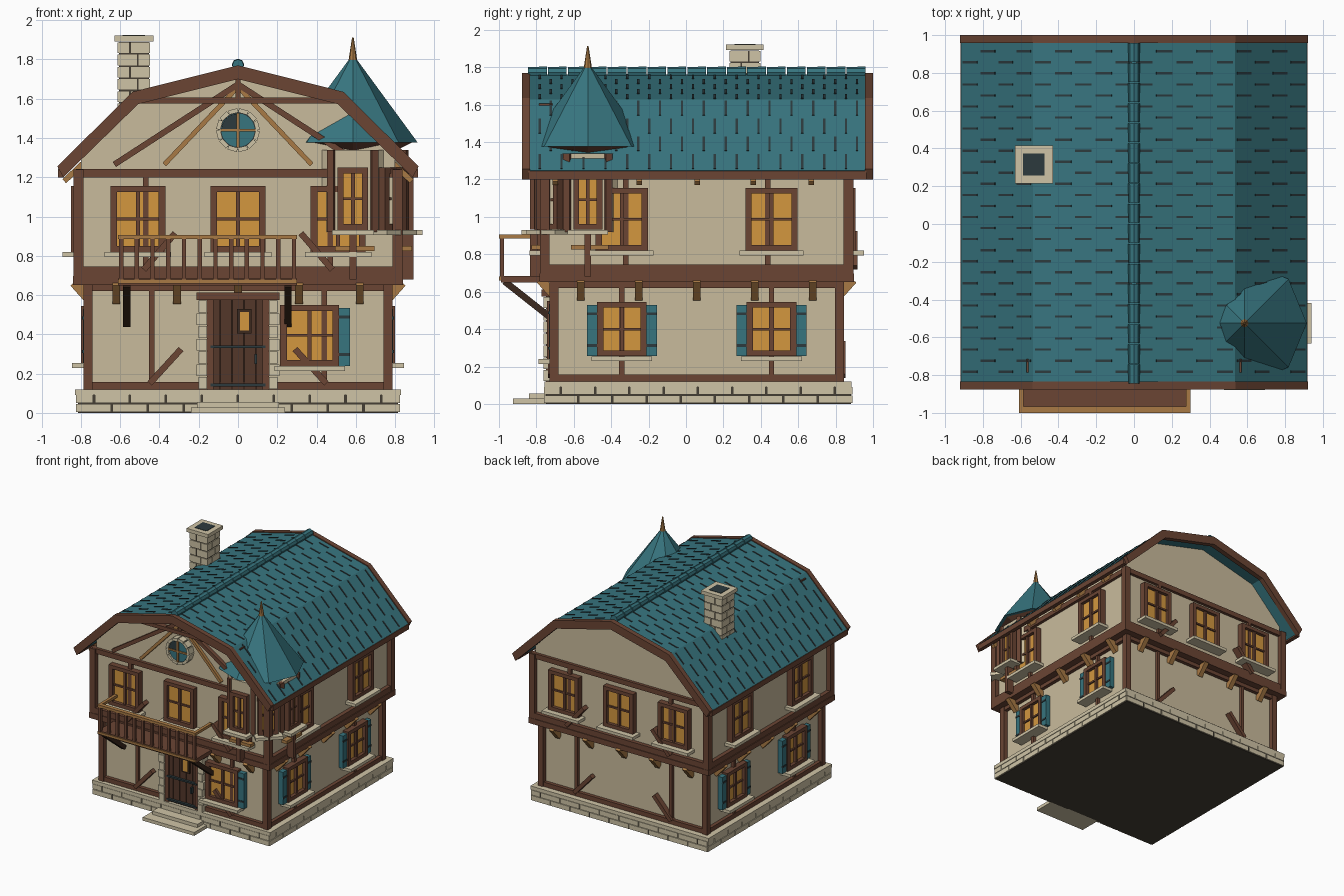
import bpy, bmesh, math
from mathutils import Matrix, Vector

if "Cube" in bpy.data.objects:
    bpy.data.objects.remove(bpy.data.objects["Cube"])

def lin(h):
    return [(c / 12.92 if c <= .04045 else ((c + .055) / 1.055) ** 2.4)
            for c in (int(h[i:i + 2], 16) / 255 for i in (0, 2, 4))] + [1]

MATS = {}
for n, h in dict(plaster='c9bb9c', stone='cfc4a6', timber='6b4534', door_wood='54372a', light_wood='a97a45',
                 amber_glass='d3973f', teal='37757f', charcoal='2c3a3d', mortar='463f35', dark_wood='3b281d').items():
    MATS[n] = bpy.data.materials.new(n)
    MATS[n].diffuse_color = lin(h)

PARTS = {}                                   # part name -> (bmesh, material)
I = Matrix.Identity(4)
T = lambda x, y, z: Matrix.Translation((x, y, z))
R = lambda deg, ax='Z': Matrix.Rotation(math.radians(deg), 4, ax)

def part(name, mat):
    return PARTS.setdefault(name, (bmesh.new(), mat))[0]

def box(name, mat, x0, x1, y0, y1, z0, z1, M=I):
    S = Matrix.Diagonal((x1 - x0, y1 - y0, z1 - z0, 1))
    bmesh.ops.create_cube(part(name, mat), size=1,
                          matrix=M @ T((x0 + x1) / 2, (y0 + y1) / 2, (z0 + z1) / 2) @ S)

def beam(name, mat, p, q, w, d, n=(0, -1, 0), M=I):
    p, q, n = Vector(p), Vector(q), Vector(n)
    z = (q - p).normalized()
    x = n.cross(z).normalized()
    rot = Matrix((x, z.cross(x), z)).transposed().to_4x4()
    bmesh.ops.create_cube(part(name, mat), size=1, matrix=M @ Matrix.Translation((p + q) / 2) @ rot
                          @ Matrix.Diagonal((w, d, (q - p).length, 1)))

def cone(name, mat, r1, r2, h, M, n=8):
    bmesh.ops.create_cone(part(name, mat), cap_ends=True, segments=n, radius1=r1, radius2=r2, depth=h, matrix=M)

def prism(name, mat, pts, y0, y1):
    bm = part(name, mat)
    f = bm.faces.new([bm.verts.new((x, y0, z)) for x, z in pts])
    ext = bmesh.ops.extrude_face_region(bm, geom=[f], use_keep_orig=True)
    bmesh.ops.translate(bm, vec=(0, y1 - y0, 0), verts=[v for v in ext['geom'] if isinstance(v, bmesh.types.BMVert)])
    bmesh.ops.recalc_face_normals(bm, faces=bm.faces)

def mirror(half):                            # half profile from left to centre -> full profile
    return half + [(-x, z) for x, z in half[-2::-1]]

YC = .057
def wall(side, d):                           # local frame on a wall: x along, -y outward
    return T(0, YC, 0) @ R(side * 90) @ T(0, -d, 0)

def window(M, t, z0, z1, w, shutters=False, only_right=False, sill=.03):
    M, h, f = M @ T(t, 0, 0), w / 2, min(.034, w * .2)
    box('window_glass', 'amber_glass', -h + .01, h - .01, -.022, .01, z0 + .01, z1 - .01, M)
    for s in (-1, 1):
        a, b = sorted((s * h, s * (h - f)))
        box('window_frames', 'timber', a, b, -.05, .01, z0, z1, M)
        if shutters and not (only_right and s < 0):
            a, b = sorted((s * h, s * (h + .055)))
            box('shutters', 'teal', a, b, -.04, .005, z0, z1 - .015, M)
            for z in (z0 + .05, z1 - .07):
                box('shutter_hinges', 'charcoal', a, b, -.044, -.03, z, z + .015, M)
    for a in (z0, z1 - .03):
        box('window_frames', 'timber', -h, h, -.05, .01, a, a + .03, M)
    zm = (z0 + z1) / 2
    box('window_bars', 'timber', -.01, .01, -.04, 0, z0, z1, M)
    box('window_bars', 'timber', -h, h, -.034, 0, zm - .007, zm + .007, M)
    box('window_sills', 'stone', -h - sill, h + sill, -.095, .01, z0 - .026, z0 - .001, M)

# Stone base: dark core, two courses of blocks and a cap
box('base_core', 'mortar', -.815, .815, YC - .805, YC + .825, 0, .1)
box('base_cap', 'stone', -.83, .83, -.757, .885, .09, .12)
for s in range(4):
    for c, z in enumerate((.005, .05)):
        e = [-.825] + [-.825 + .183 * (k + (.5 if c else 1)) for k in range(9 if c else 8)] + [.825]
        for a, b in zip(e, e[1:]):
            box('base_blocks', 'stone', a + .004, b - .004, -.825, -.79, z, z + .04, T(0, .065, 0) @ R(s * 90))
box('steps', 'stone', -.24, .24, -.925, -.74, 0, .028)
box('steps', 'stone', -.21, .21, -.84, -.74, .028, .056)

# Walls
box('lower_walls', 'plaster', -.75, .75, YC - .75, YC + .75, .1, .68)
prism('upper_walls', 'plaster', mirror([(-.8, .66), (-.8, 1.31), (-.52, 1.6), (0, 1.73)]), YC - .8, YC + .8)

# Timber framing and windows on every side
for s in range(4):
    lo, up, gable = wall(s, .75), wall(s, .8), s % 2 == 0
    for z0, z1 in ((.12, .157), (.62, .655)):
        box('lower_beams', 'timber', -.78, .78, -.03, .02, z0, z1, lo)
    for z0, z1, o in ((.652, .698, .04), (.698, .745, .034), (1.2, 1.242, .025)):
        box('upper_beams', 'timber', -.8 - o, .8 + o, -o, .02, z0, z1, up)
    box('corner_posts', 'timber', -.788, -.742, -.038, .01, .12, .66, lo)
    box('corner_posts', 'timber', .742, .788, -.038, .01, .12, .66, lo)
    box('corner_posts', 'timber', -.838, -.786, -.038, .014, .66, 1.24, up)
    box('corner_posts', 'timber', .786, .838, -.038, .014, .66, 1.24, up)
    for k in (-1, 1):
        tl, tu = (.44, .47) if gable else (.4, .38)
        box('wall_posts', 'timber', k * tl - .014, k * tl + .014, -.025, .01, .12, .65, lo)
        box('wall_posts', 'timber', k * tu - .015, k * tu + .015, -.025, .01, .7, 1.22, up)
        if gable:
            beam('wall_braces', 'timber', (k * .45, -.02, .15), (k * .29, -.02, .325), .032, .05, M=lo)
            beam('wall_braces', 'timber', (k * .48, -.03, .73), (k * .32, -.03, .915), .032, .06, M=up)
    for j in range(-2, 3):
        beam('joist_brackets', 'light_wood', (j * .31, 0, .57), (j * .31, -.085, .665), .04, .05, M=lo)
    for t in ((-.51, 0, .51) if gable else (-.4, .4)):
        window(up, t, .82, 1.155, .28)
    if s % 2:
        for t in (-.4, .4):
            window(lo, t, .255, .545, .265, True)
window(wall(0, .75), .365, .24, .55, .3, True, True)

# Front door with stone jambs, lintel, straps and peephole
D = wall(0, .75)
for k in range(5):
    box('door_planks', 'door_wood', -.15 + k * .06 + .002, -.15 + k * .06 + .058, -.04, .01, .12, .575, D)
box('door_backing', 'dark_wood', -.155, .155, -.03, .01, .12, .575, D)
for k in (-1, 1):
    for i in range(7):
        a, b = sorted((k * .157, k * (.212 if i % 2 else .2)))
        box('door_jambs', 'stone', a, b, -.07, .01, .122 + i * .065, .182 + i * .065, D)
    a, b = sorted((k * .125, k * .157))
    box('door_frame', 'timber', a, b, -.055, .01, .12, .575, D)
box('door_lintel', 'timber', -.212, .212, -.08, .01, .575, .612, D)
for z in (.135, .33):
    box('door_straps', 'charcoal', -.14, .14, -.06, -.03, z, z + .014, D)
box('door_handle', 'charcoal', .085, .098, -.065, -.03, .25, .3, D)
box('peephole_frame', 'dark_wood', -.005, .07, -.05, -.03, .405, .53, D)
box('peephole_glass', 'amber_glass', .01, .055, -.056, -.03, .42, .515, D)

# Balcony
box('balcony_deck', 'timber', -.61, .3, -.99, -.74, .65, .685)
box('balcony_edge', 'light_wood', -.61, .3, -1, -.988, .66, .68)
box('balcony_rail', 'light_wood', -.61, .3, -1, -.965, .885, .907)
for x in (-.61, .275):
    box('balcony_rail', 'light_wood', x, x + .025, -.99, -.77, .885, .907)
for k in range(12):
    x = -.595 + k * .08
    box('balusters', 'timber', x - .011, x + .011, -.994, -.972, .68, .89)
for x in (-.567, .255):
    beam('balcony_braces', 'dark_wood', (x, -.97, .655), (x, -.71, .45), .037, .035, (0, -1, -1))

# Gambrel roof, rake boards, fascia, ridge cap and shingle joints
OUT = [(-.915, 1.247), (-.535, 1.628), (0, 1.762)]
INN = [(-.885, 1.212), (-.515, 1.583), (0, 1.712)]
prism('roof', 'teal', mirror(OUT) + mirror(INN)[::-1], -.845, .963)
RK = mirror([(-.92, 1.255), (-.538, 1.635), (0, 1.77)]) + mirror([(-.89, 1.2), (-.508, 1.573), (0, 1.7)])[::-1]
prism('rake_boards', 'timber', RK, -.876, -.835)
prism('rake_boards', 'timber', RK, .958, 1.0)
for k in (-1, 1):
    a, b = sorted((k * .885, k * .918))
    box('eave_fascia', 'timber', a, b, -.845, .965, 1.2, 1.245)
    for y in (-.7, -.25, .06, .36, .67):
        beam('rafter_tails', 'light_wood', (k * .79, y, 1.27), (k * .885, y, 1.18), .028, .03, (0, 1, 0))
    for (x0, z0), (x1, z1), n, o in ((OUT[0], OUT[1], 4, 0), (OUT[1], OUT[2], 5, 4)):
        p, q = Vector((k * -x0, 0, z0)), Vector((k * -x1, 0, z1))
        nrm = Vector((k * (z1 - z0), 0, x1 - x0)).normalized()
        for i in range(n):
            for j in range(15):
                y = Vector((0, -.782 + j * .117 + ((i + o) % 2) * .0585, 0))
                beam('shingle_joints', 'charcoal', p.lerp(q, (i + .1) / n) + y, p.lerp(q, (i + .9) / n) + y,
                     .012, .008, nrm)
for j in range(17):
    y = -.845 + j * .1064
    cone('ridge_cap', 'teal', .032, .029, .1, T(0, y + .051, 1.772) @ R(90, 'X'), 8)

# Front gable truss
box('gable_collar', 'timber', -.568, .568, -.785, -.715, 1.575, 1.605)
box('gable_king_post', 'timber', -.014, .014, -.78, -.72, 1.58, 1.71)
for k in (-1, 1):
    beam('gable_struts', 'timber', (k * .63, -.755, 1.265), (k * .005, -.755, 1.67), .03, .04)
    beam('gable_light_struts', 'light_wood', (k * .375, -.75, 1.265), (k * .01, -.75, 1.65), .024, .036)

# Round gable window
W = T(0, -.765, 1.44) @ R(90, 'X')
for k in range(12):
    a, b = math.tau * k / 12, math.tau * (k + .93) / 12
    beam('round_window_ring', 'stone', (.101 * math.cos(a), -.775, 1.44 + .101 * math.sin(a)),
         (.101 * math.cos(b), -.775, 1.44 + .101 * math.sin(b)), .022, .06)
cone('round_window_rim', 'charcoal', .1, .1, .05, W, 24)
cone('round_window_glass', 'teal', .085, .085, .06, W, 24)
prism('round_window_shade', 'charcoal', [(0, 1.44)] + [(.084 * math.cos(a), 1.44 + .084 * math.sin(a))
      for a in [math.pi / 2 * (1 + i / 6) for i in range(7)]], -.798, -.79)
box('round_window_bars', 'light_wood', -.007, .007, -.806, -.77, 1.352, 1.528)
box('round_window_bars', 'light_wood', -.088, .088, -.805, -.77, 1.433, 1.447)

# Corner turret
C = T(.585, -.525, 0)
cone('turret_body', 'plaster', .287, .287, .42, C @ T(0, 0, 1.13) @ R(22.5))
cone('turret_soffit', 'timber', .2, .3, .05, C @ T(0, 0, 1.352))
cone('turret_roof', 'teal', .33, 0, .45, C @ T(0, 0, 1.602))
cone('turret_finial', 'light_wood', .024, .004, .13, C @ T(0, 0, 1.848))
for a in (0, 45, 90):
    window(C @ R(a) @ T(0, -.26, 0), 0, .932, 1.25, .155)
for a in (-22.5, 22.5, 67.5, 112.5):
    box('turret_posts', 'timber', -.018, .018, -.3, -.262, .92, 1.34, C @ R(a))
for a in (0, 90):
    box('turret_struts', 'timber', -.018, .018, -.31, -.25, .68, .92, C @ R(a))
    box('turret_brackets', 'light_wood', -.09, .11, -.3, -.25, .825, .85, C @ R(a))

# Chimney: dark core with staggered stone courses
K = T(-.53, .315, 0)
box('chimney_core', 'mortar', -.076, .076, -.076, .076, 1.45, 1.89, K)
for i in range(7):
    z, s = 1.46 + i * .062, (.02 if i % 2 else -.02)
    for x0, x1 in ((-.083, s - .004), (s + .004, .083)):
        for y0, y1 in ((-.083, -s - .004), (-s + .004, .083)):
            box('chimney_stones', 'stone', x0, x1, y0, y1, z, z + .054, K)
box('chimney_cap', 'stone', -.1, .1, -.1, .1, 1.892, 1.922, K)
box('chimney_flue', 'charcoal', -.057, .057, -.057, .057, 1.9, 1.925, K)

# Turn the collected parts into objects
for name, (bm, mat) in PARTS.items():
    me = bpy.data.meshes.new(name)
    bm.to_mesh(me)
    bm.free()
    me.materials.append(MATS[mat])
    bpy.context.collection.objects.link(bpy.data.objects.new(name, me))

for m in bpy.data.materials:
    if m.users and not m.is_grease_pencil:
        m.use_nodes = True
        m.node_tree.nodes["Principled BSDF"].inputs["Base Color"].default_value = m.diffuse_color
